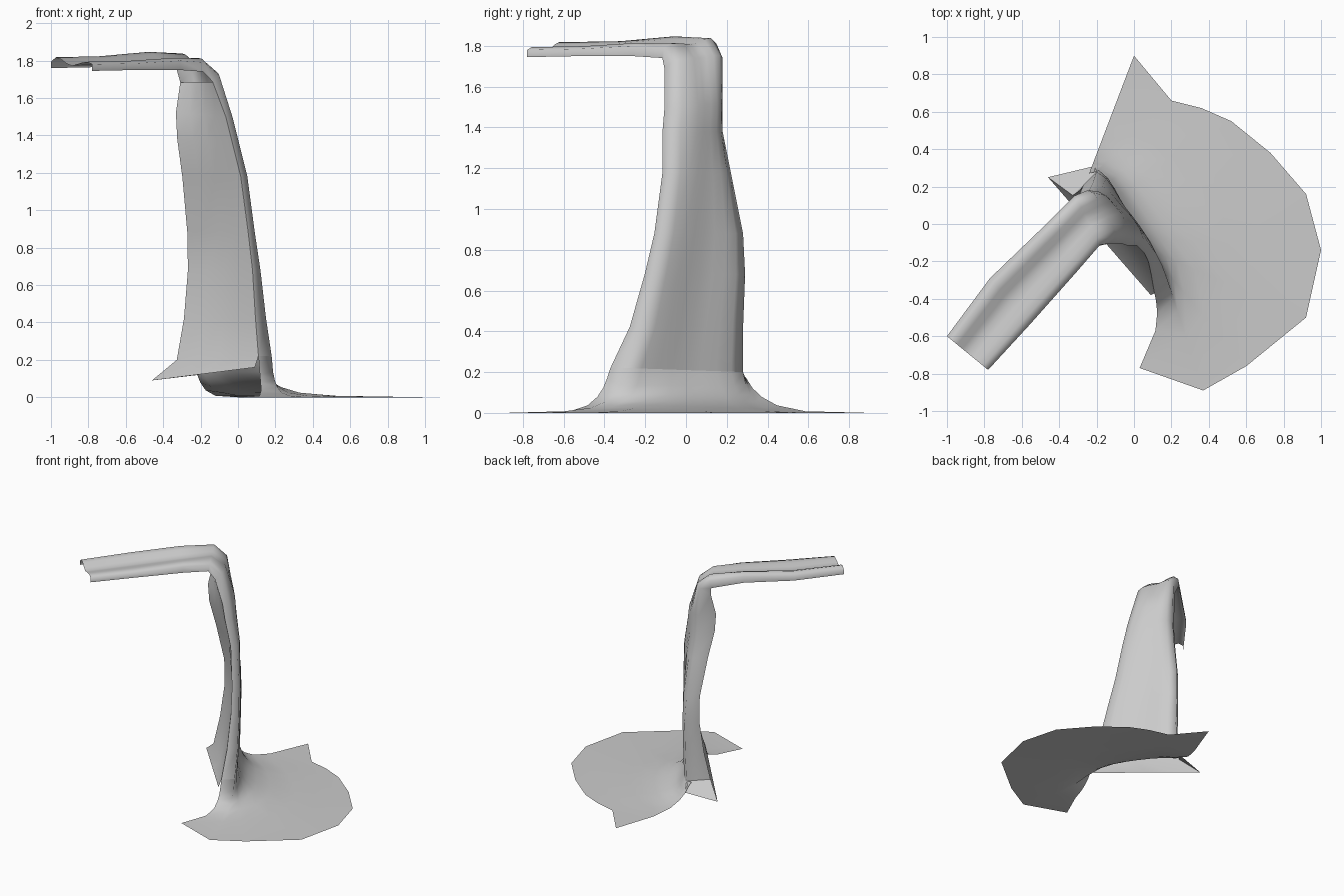
import bpy
from math import sin, pi
from mathutils import Vector as V

OUT = V((0.7, 0.7, 0))          # horizontal direction the falling sheet faces
UP = V((0, 0, 1))
ACROSS = 9                      # points across the sheet, plus one lip each side

# left corner, right corner, facing (0 = up, 1 = outward), lip depths, bulge
STATIONS = [
    ((-1.00, -0.60, 1.795), (-0.78, -0.78, 1.78), 0.0, 0.035, 0.035, 0),
    ((-0.77, -0.29, 1.80), (-0.55, -0.53, 1.785), 0.0, 0.035, 0.035, 0),
    ((-0.50, -0.03, 1.825), (-0.31, -0.26, 1.80), 0.0, 0.05, 0.05, 0),
    ((-0.32, 0.15, 1.81), (-0.18, -0.11, 1.79), 0.15, 0.06, 0.05, 0.02),
    ((-0.25, 0.18, 1.74), (-0.10, -0.07, 1.72), 0.6, 0.10, 0.06, 0.03),
    ((-0.24, 0.18, 1.52), (-0.03, -0.07, 1.50), 1.0, 0.13, 0.05, 0.06),
    ((-0.24, 0.18, 1.38), (0.00, -0.08, 1.38), 1.0, 0.12, 0.05, 0.06),
    ((-0.22, 0.22, 1.18), (0.05, -0.08, 1.18), 1.0, 0.11, 0.05, 0.04),
    ((-0.20, 0.28, 0.88), (0.09, -0.12, 0.88), 1.0, 0.10, 0.05, 0.02),
    ((-0.19, 0.29, 0.68), (0.12, -0.16, 0.68), 1.0, 0.11, 0.06, 0.01),
    ((-0.19, 0.28, 0.42), (0.15, -0.22, 0.42), 1.0, 0.14, 0.08, 0.01),
    ((-0.20, 0.28, 0.20), (0.18, -0.30, 0.22), 1.0, 0.18, 0.10, 0.02),
]
# Shallow folds across the sheet
FOLDS = [0, 0.025, 0.015, -0.005, -0.015, -0.005, 0.005, 0.012, 0]
# Edge of the splash where it meets the ground
RIM = [(0, 0.9), (0.2, 0.66), (0.36, 0.62), (0.52, 0.55), (0.73, 0.38),
       (0.92, 0.16), (1, -0.14), (0.92, -0.5), (0.6, -0.76),
       (0.37, -0.89), (0.03, -0.77)]


def section(left, right, turn, lip_l, lip_r, bulge):
    """Arched cross-section with a folded lip at both sides."""
    a, b = V(left), V(right)
    n = (UP * (1 - turn) + OUT * turn).normalized()
    k = 1 - 0.5 * turn          # folds soften on the way down
    mid = []
    for i in range(ACROSS):
        t = i / (ACROSS - 1)
        mid.append(a.lerp(b, t) + n * (FOLDS[i] * k + bulge * sin(pi * t)))
    return [a - n * lip_l] + mid + [b - n * lip_r]


def sheet(name, rows, flip=False):
    """Smooth open surface through rows of points."""
    k = len(rows[0])
    verts = [p for r in rows for p in r]
    faces = []
    for i in range(len(rows) - 1):
        for j in range(k - 1):
            f = (i * k + j, i * k + j + 1, (i + 1) * k + j + 1, (i + 1) * k + j)
            faces.append(f[::-1] if flip else f)
    me = bpy.data.meshes.new(name)
    me.from_pydata(verts, [], faces)
    me.polygons.foreach_set("use_smooth", [True] * len(faces))
    ob = bpy.data.objects.new(name, me)
    bpy.context.collection.objects.link(ob)
    return ob


rows = [section(*s) for s in STATIONS]
sheet("stream", rows)

# Splash: the foot of the sheet flares out to the rim
foot = [V((-0.24, 0.27, 0.2))] + rows[-1][1:]
splash = [foot]
for f, z in [(0.04, 0.135), (0.09, 0.09), (0.16, 0.055), (0.28, 0.025), (0.5, 0.008), (1, 0)]:
    ring = []
    for p, r in zip(foot, RIM):
        q = p.lerp(V((r[0], r[1], 0)), f)
        q.z = z
        ring.append(q)
    lift = max(0, 0.04 * (1 - f / 0.4))     # raised open ends
    ring[0].z += lift
    ring[-1].z += lift
    ring[-1].x += 0.18 * f * (1 - f)
    splash.append(ring)
sheet("splash", splash)


def back_row(a, b, bulge):
    return [a.lerp(b, t) + OUT * bulge * sin(pi * t) for t in (0, 0.25, 0.5, 0.75, 1)]


# Back of the falling sheet, open at top and bottom
back = [back_row(r[0], r[-1], 0.02) for r in rows[4:]]
tip_l, tip_r = V((-0.46, 0.25, 0.09)), V((0.09, -0.38, 0.16))
back.append(back_row(tip_l, tip_r, 0))
sheet("stream_back", back, flip=True)

# Flared side joining the back to the front at the foot
corner = rows[-1][1]
sheet("side_flare", [[rows[-1][0], corner], [tip_l, V((-0.21, 0.31, 0.12))]])
